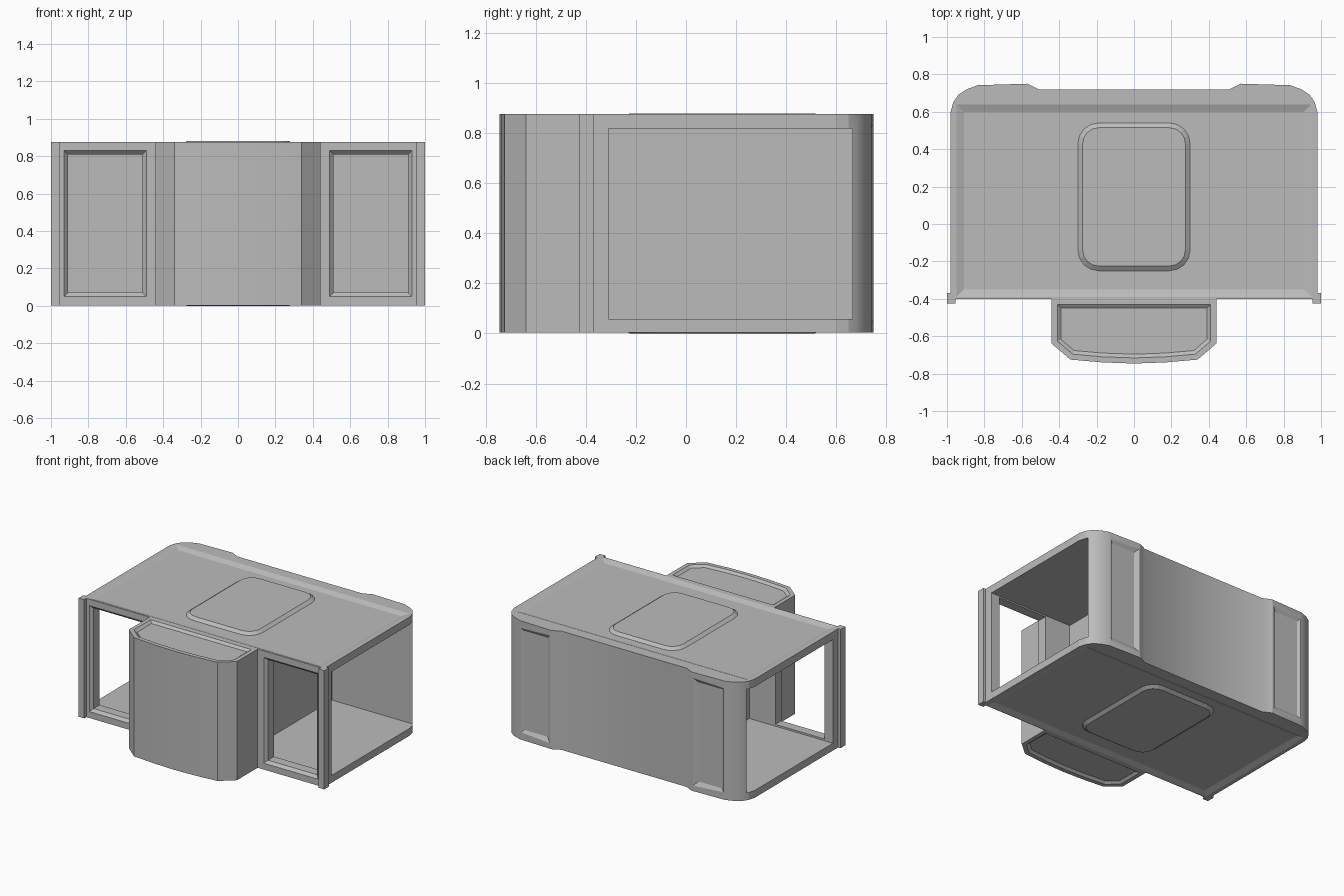
import bpy, bmesh, math
from mathutils import Matrix, Vector

if "Cube" in bpy.data.objects:
    bpy.data.objects.remove(bpy.data.objects["Cube"])

Z0, Z1 = 0.003, 0.877          # underside and roof of the shell

mat = bpy.data.materials.new("light grey")
mat.diffuse_color = (0.5, 0.5, 0.5, 1)
mat.use_nodes = True
mat.node_tree.nodes["Principled BSDF"].inputs["Base Color"].default_value = mat.diffuse_color


def loft(name, loops):
    """Closed solid through matching loops of points."""
    bm = bmesh.new()
    rings = [[bm.verts.new(p) for p in loop] for loop in loops]
    n = len(rings[0])
    for a, b in zip(rings, rings[1:]):
        for i in range(n):
            j = (i + 1) % n
            bm.faces.new((a[i], a[j], b[j], b[i]))
    bm.faces.new(rings[0])
    bm.faces.new(rings[-1])
    bmesh.ops.recalc_face_normals(bm, faces=bm.faces)
    me = bpy.data.meshes.new(name)
    bm.to_mesh(me)
    bm.free()
    me.materials.append(mat)
    ob = bpy.data.objects.new(name, me)
    bpy.context.collection.objects.link(ob)
    return ob


def prism(name, pts, z0, z1):
    return loft(name, [[(x, y, z) for x, y in pts] for z in (z0, z1)])


def rect(x0, y0, x1, y1):
    return [(x0, y0), (x1, y0), (x1, y1), (x0, y1)]


def inset(pts, d):
    """Mitred inset of a counter-clockwise outline."""
    out = []
    for i, p in enumerate(pts):
        p = Vector(p)
        e1 = (p - Vector(pts[i - 1])).normalized()
        e2 = (Vector(pts[(i + 1) % len(pts)]) - p).normalized()
        n1, n2 = Vector((-e1.y, e1.x)), Vector((-e2.y, e2.x))
        out.append(tuple(p + (n1 + n2) * d / (1 + n1.dot(n2))))
    return out


def cut(ob, cutter):
    m = ob.modifiers.new("cut", 'BOOLEAN')
    m.operation, m.solver, m.object = 'DIFFERENCE', 'EXACT', cutter
    bpy.context.view_layer.objects.active = ob
    bpy.ops.object.modifier_apply(modifier=m.name)
    bpy.data.objects.remove(cutter)


def recess(ob, pts, w, d, frame):
    """Sunken panel with sloping rim; frame maps (u, v, outward) to the world."""
    loops = [[frame @ Vector((x, y, h)) for x, y in inset(pts, o)]
             for o, h in ((-w, d), (w, -d))]
    cut(ob, loft("cutter", loops))


def frame(u, v, w, origin):
    m = Matrix((u, v, w)).transposed().to_4x4()
    m.translation = origin
    return m


X, Y, Z = Vector((1, 0, 0)), Vector((0, 1, 0)), Vector((0, 0, 1))
TOP = frame(X, Y, Z, (0, 0, Z1))
BOTTOM = frame(X, Y, -Z, (0, 0, Z0))
FRONT = frame(X, Z, -Y, (0, -0.40, 0))
BACK = frame(X, Z, Y, (0, 0.746, 0))


def finish(ob):
    """Smooth only the long upright edges of rounded walls."""
    bm = bmesh.new()
    bm.from_mesh(ob.data)
    for f in bm.faces:
        f.smooth = True
    for e in bm.edges:
        tall = abs(e.verts[0].co.z - e.verts[1].co.z) > 0.85
        e.smooth = tall and len(e.link_faces) == 2 and e.calc_face_angle() < 0.5
    bm.to_mesh(ob.data)
    bm.free()


# main shell: rounded back corners and two thicker back pilasters
half = [(0.98, -0.40), (0.98, 0.60), (0.967, 0.65), (0.94, 0.69), (0.895, 0.72),
        (0.835, 0.742), (0.57, 0.75), (0.51, 0.72)]
shell = prism("shell", half + [(-x, y) for x, y in reversed(half)], Z0, Z1)
for f in (TOP, BOTTOM):
    recess(shell, rect(-0.95, -0.39, 0.95, 0.64), 0.04, 0.015, f)

for s in (-1, 1):
    def span(a, b, z0, z1):
        lo, hi = sorted((s * a, s * b))
        return rect(lo, z0, hi, z1)
    # open-sided room
    cut(shell, prism("cutter", span(0.30, 1.1, -0.31, 0.665), 0.057, 0.82))
    # front window with bevelled frame
    recess(shell, span(0.49, 0.93, 0.05, 0.83), 0.02, 0.02, FRONT)
    hole = [[(x, y, z) for x, z in span(0.51, 0.91, 0.07, 0.81)] for y in (-0.5, -0.2)]
    cut(shell, loft("cutter", hole))
    # sunken back panel
    recess(shell, span(0.59, 0.83, 0.05, 0.83), 0.025, 0.015, BACK)
    # front corner post
    prism("corner_post_" + ("left" if s < 0 else "right"),
          [(s * x, y) for x, y in ((0.955, -0.425), (1.0, -0.425), (1.0, -0.37),
                                   (0.975, -0.37), (0.975, -0.40), (0.955, -0.40))],
          Z0, Z1)
finish(shell)

# projecting front bay with a gently bowed face
bay_half = [(0.44, -0.64), (0.44, -0.40)]
bow = [(-0.34, -0.725), (-0.17, -0.74), (0, -0.746), (0.17, -0.74), (0.34, -0.725)]
outline = bow + bay_half + [(-x, y) for x, y in reversed(bay_half)]
bay = prism("front_bay", outline, Z0, Z1)
for f in (TOP, BOTTOM):
    recess(bay, inset(outline, 0.03), 0.02, 0.015, f)
finish(bay)

# raised rounded plates on roof and underside
R = 0.11
plate = []
for k, (cx, cy) in enumerate(((0.19, 0.43), (-0.19, 0.43), (-0.19, -0.14), (0.19, -0.14))):
    for i in range(5):
        a = math.radians(90 * k + 22.5 * i)
        plate.append((cx + R * math.cos(a), cy + R * math.sin(a)))
for name, zs in (("roof_plate", (0.85, 0.862, 0.88)), ("underside_plate", (0.03, 0.018, 0.0))):
    loft(name, [[(x, y, z) for x, y in inset(plate, o)]
                for o, z in zip((0, 0, 0.025), zs)])
